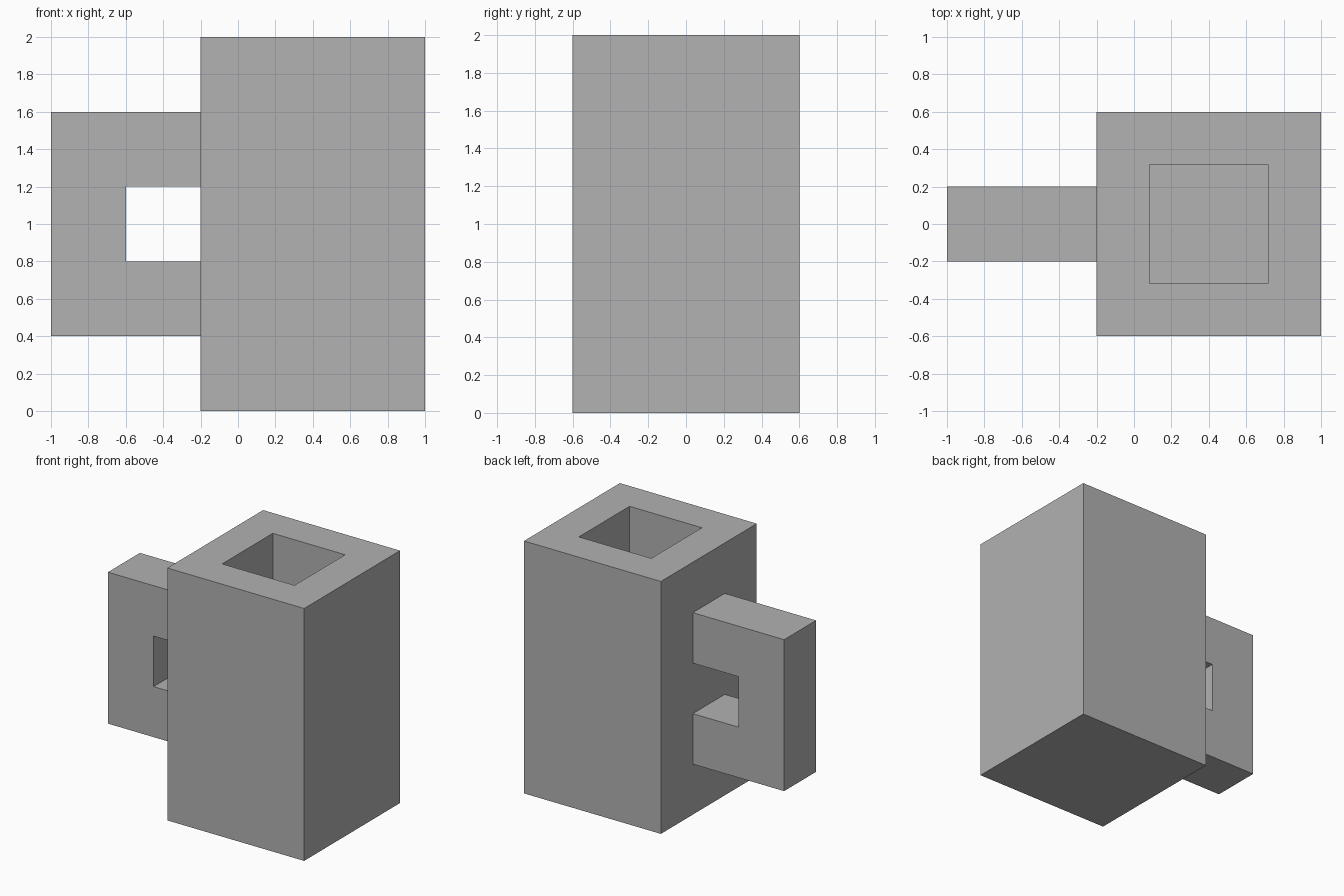
import bpy
import bmesh
from mathutils import Vector

cube = bpy.data.objects.get("Cube")
if cube:
    bpy.data.objects.remove(cube, do_unlink=True)

GREY = (0.445, 0.445, 0.445, 1.0)
grey = bpy.data.materials.new("plain grey")
grey.use_nodes = True
grey.diffuse_color = GREY
grey.node_tree.nodes["Principled BSDF"].inputs["Base Color"].default_value = GREY


def make_object(name, bm):
    bmesh.ops.recalc_face_normals(bm, faces=bm.faces)
    mesh = bpy.data.meshes.new(name)
    bm.to_mesh(mesh)
    bm.free()
    mesh.materials.append(grey)
    obj = bpy.data.objects.new(name, mesh)
    bpy.context.collection.objects.link(obj)
    return obj


# Square mug body: inset the top face, then push it down to form the cavity
bm = bmesh.new()
bmesh.ops.create_cube(bm, size=1)
bmesh.ops.scale(bm, vec=(1.2, 1.2, 2.0), verts=bm.verts)
bmesh.ops.translate(bm, vec=(0.4, 0, 1.0), verts=bm.verts)
top = max(bm.faces, key=lambda f: f.calc_center_median().z)
bmesh.ops.inset_region(bm, faces=[top], thickness=0.4)
well = bmesh.ops.extrude_face_region(bm, geom=[top])
floor_verts = [v for v in well["geom"] if isinstance(v, bmesh.types.BMVert)]
bmesh.ops.translate(bm, vec=(0, 0, -1.6), verts=floor_verts)
if top.is_valid:
    bmesh.ops.delete(bm, geom=[top], context="FACES_ONLY")
make_object("mug_body", bm)

# Handle: C-shaped profile extruded through its depth, open against the body
profile = [(-0.2, 1.6), (-1, 1.6), (-1, 0.4), (-0.2, 0.4),
           (-0.2, 0.8), (-0.6, 0.8), (-0.6, 1.2), (-0.2, 1.2)]
bm = bmesh.new()
face = bm.faces.new([bm.verts.new((x, -0.2, z)) for x, z in profile])
side = bmesh.ops.extrude_face_region(bm, geom=[face])
back_verts = [v for v in side["geom"] if isinstance(v, bmesh.types.BMVert)]
bmesh.ops.translate(bm, vec=Vector((0, 0.4, 0)), verts=back_verts)
make_object("mug_handle", bm)
